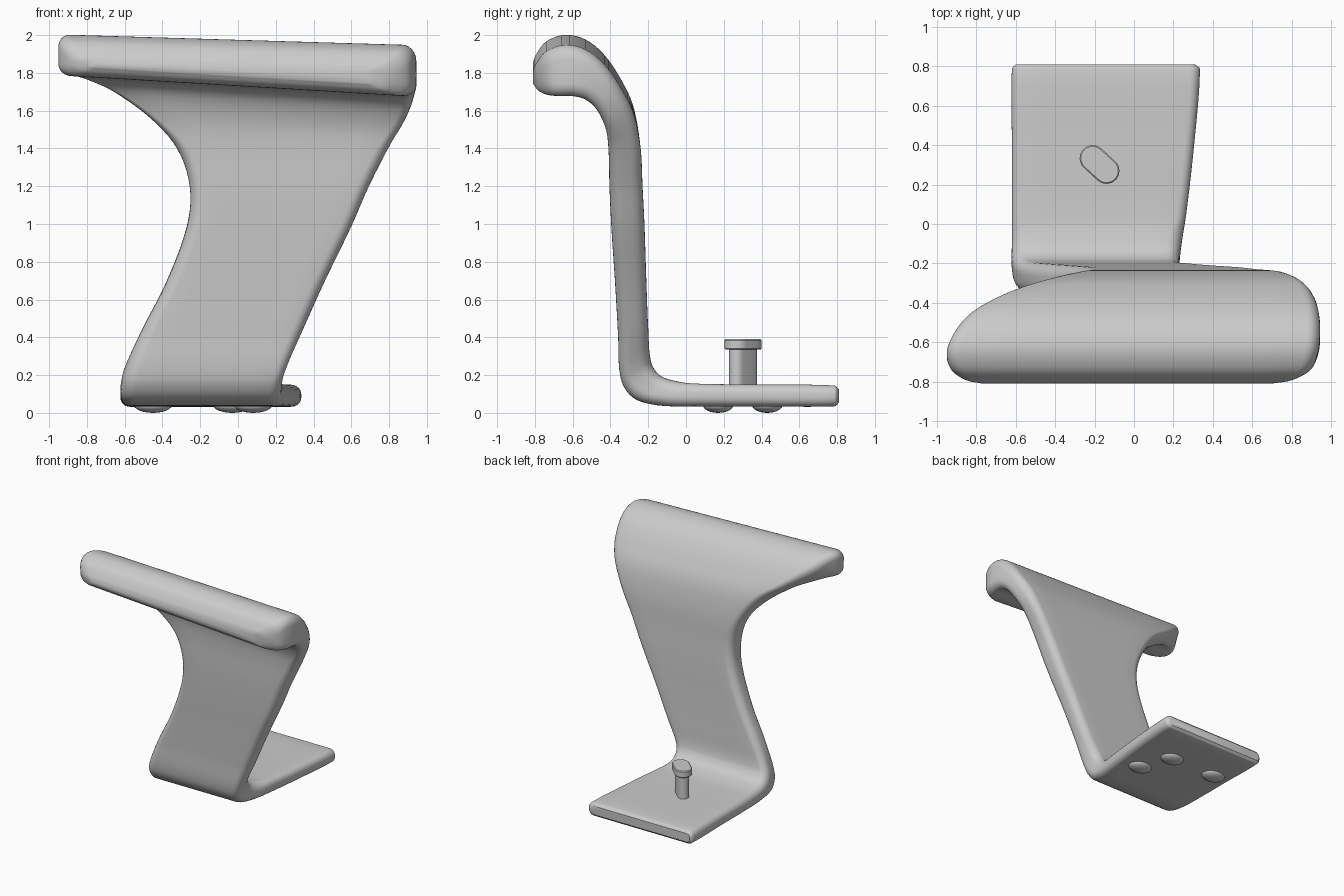
import bpy, bmesh, math
from mathutils import Vector

if "Cube" in bpy.data.objects:
    bpy.data.objects.remove(bpy.data.objects["Cube"])

# One plain grey for every part
grey = bpy.data.materials.new("light_grey")
grey.use_nodes = True
colour = (0.6, 0.6, 0.6, 1)
grey.diffuse_color = colour
grey.node_tree.nodes["Principled BSDF"].inputs["Base Color"].default_value = colour


def make_object(name, bm, angle=40):
    bmesh.ops.recalc_face_normals(bm, faces=bm.faces)
    mesh = bpy.data.meshes.new(name)
    bm.to_mesh(mesh)
    bm.free()
    mesh.materials.append(grey)
    obj = bpy.data.objects.new(name, mesh)
    bpy.context.collection.objects.link(obj)
    bpy.ops.object.select_all(action='DESELECT')
    obj.select_set(True)
    bpy.context.view_layer.objects.active = obj
    bpy.ops.object.shade_smooth_by_angle(angle=math.radians(angle))
    return obj


def loft(bm, loops):
    """Skin a list of equal closed loops and cap both ends."""
    rings = [[bm.verts.new(p) for p in loop] for loop in loops]
    count = len(rings[0])
    for a, b in zip(rings, rings[1:]):
        for i in range(count):
            j = (i + 1) % count
            bm.faces.new((a[i], a[j], b[j], b[i]))
    bm.faces.new(rings[0])
    bm.faces.new(rings[-1])


# Bent sheet stations: outer y, z, inner y, z, right edge x, left edge x
stations = [
    (.81, .125, .81, .055, -.6, .31),
    (.785, .145, .785, .035, -.62, .335),
    (.4, .15, .4, .035, -.62, .305),
    (.05, .155, .05, .035, -.62, .265),
    (-.06, .17, -.15, .04, -.62, .24),
    (-.14, .2, -.28, .08, -.62, .23),
    (-.185, .27, -.345, .18, -.6, .245),
    (-.2, .45, -.36, .42, -.51, .34),
    (-.21, .7, -.375, .68, -.38, .455),
    (-.22, 1, -.395, .98, -.27, .6),
    (-.23, 1.2, -.405, 1.19, -.255, .69),
    (-.24, 1.4, -.41, 1.39, -.32, .79),
    (-.275, 1.6, -.425, 1.53, -.47, .87),
    (-.34, 1.74, -.47, 1.65, -.67, .92),
    (-.43, 1.87, -.53, 1.71, -.83, .94),
    (-.53, 1.95, -.6, 1.73, -.91, .945),
    (-.64, 1.975, -.67, 1.73, -.95, .935),
    (-.74, 1.94, -.73, 1.733, -.93, .9),
    (-.795, 1.87, -.78, 1.75, -.86, .81),
    (-.81, 1.83, -.81, 1.785, -.77, .7),
]


def smooth_path(points, steps):
    """Smooth curve through the stations, spaced by distance."""
    pts = [Vector(p) for p in points]
    t = [0]
    for a, b in zip(pts, pts[1:]):
        t.append(t[-1] + (b - a).length)
    last = len(pts) - 1
    slope = []
    for i in range(len(pts)):
        lo, hi = max(i - 1, 0), min(i + 1, last)
        slope.append((pts[hi] - pts[lo]) / (t[hi] - t[lo]))
    out = []
    for i in range(last):
        span = t[i + 1] - t[i]
        for k in range(steps):
            u = k / steps
            ease = u * u * (3 - 2 * u)
            out.append(pts[i] * (1 - ease) + pts[i + 1] * ease
                       + slope[i] * span * u * (1 - u) ** 2
                       - slope[i + 1] * span * u * u * (1 - u))
    return out + [pts[-1]]


def section(station, arc=6, spans=8):
    """Rounded rectangle between the inner and outer line, tilted near the top."""
    oy, oz, iy, iz, x0, x1 = station
    outer, inner = Vector((0, oy, oz)), Vector((0, iy, iz))
    thick = (outer - inner).length
    r = min(.065, thick * .42)
    # corner arcs, counter-clockwise, in (x, distance from inner line)
    flat = []
    corners = [(x1 - r, thick - r), (x0 + r, thick - r), (x0 + r, r), (x1 - r, r)]
    for c, (cx, cs) in enumerate(corners):
        for k in range(arc + 1):
            a = math.pi / 2 * (c + k / arc)
            flat.append((cx + r * math.cos(a), cs + r * math.sin(a)))
        if c in (0, 2):
            nx = corners[(c + 1) % 4][0]
            for k in range(1, spans):
                flat.append((cx + (nx - cx) * k / spans, flat[-1][1]))
    loop = []
    for x, s in flat:
        p = inner.lerp(outer, s / thick)
        w = min(max((p.z - 1.35) / .35, 0), 1)
        tilt = .06 - .03 * s / thick
        loop.append(Vector((x, p.y, p.z - x * tilt * w * w * (3 - 2 * w))))
    return loop


bm = bmesh.new()
loft(bm, [section(s) for s in smooth_path(stations, 5)])
make_object("bent_stand", bm)


# Peg with a pill-shaped head
def pill(radius, z, grow=1, sides=12):
    centre = Vector((-.175, .302, z))
    axis = Vector((-.035, .032, 0)) * grow
    start = math.atan2(axis.y, axis.x) - math.pi / 2
    loop = []
    for end in (1, -1):
        for k in range(sides + 1):
            a = start + math.pi * k / sides + (0 if end > 0 else math.pi)
            loop.append(centre + axis * end + Vector((math.cos(a), math.sin(a), 0)) * radius)
    return loop


for name, radius, low, high in (("peg_shaft", .042, .12, .35), ("peg_head", .066, .335, .39)):
    bm = bmesh.new()
    edge = .006
    loft(bm, [pill(radius - edge, low), pill(radius, low + edge),
              pill(radius, high - edge), pill(radius - edge, high)])
    make_object(name, bm)

# Low feet under the base
for i, (x, y) in enumerate(((-.45, .43), (-.03, .43), (.08, .17))):
    bm = bmesh.new()
    bmesh.ops.create_uvsphere(bm, u_segments=24, v_segments=12, radius=1)
    bmesh.ops.scale(bm, vec=(.1, .08, .04), verts=bm.verts)
    bmesh.ops.translate(bm, vec=(x, y, .04), verts=bm.verts)
    make_object("base_foot_%d" % (i + 1), bm)
